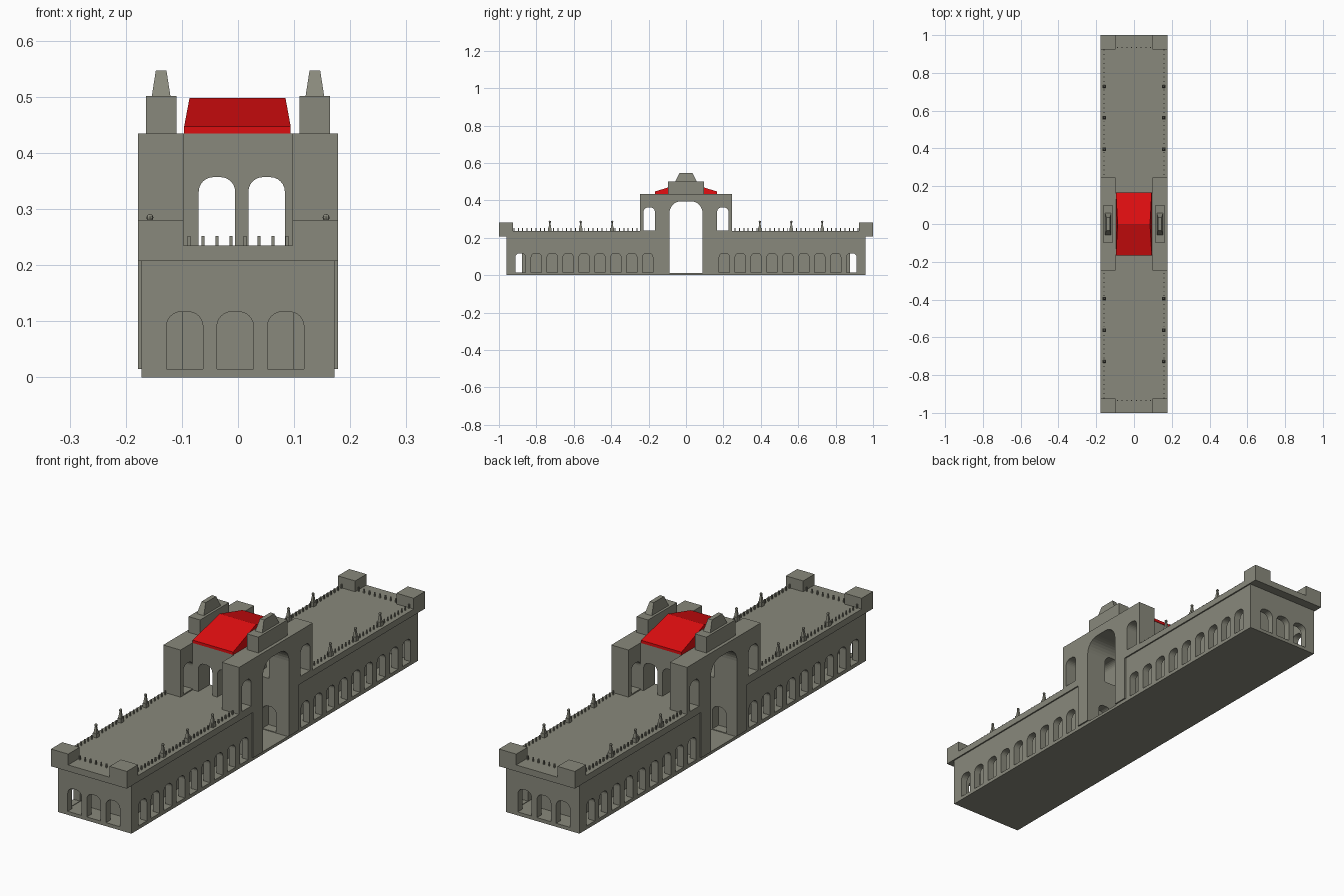
import bpy, bmesh, math
from mathutils import Matrix

if "Cube" in bpy.data.objects:
    bpy.data.objects.remove(bpy.data.objects["Cube"])


def material(name, col):
    m = bpy.data.materials.new(name)
    m.diffuse_color = (*col, 1)
    m.use_nodes = True
    m.node_tree.nodes["Principled BSDF"].inputs["Base Color"].default_value = m.diffuse_color
    return m


STONE = material("olive_stone", (0.25, 0.25, 0.2))
RED = material("red_roof", (0.72, 0.004, 0.005))


def finish(name, bm, mat=STONE):
    bmesh.ops.recalc_face_normals(bm, faces=bm.faces)
    me = bpy.data.meshes.new(name)
    bm.to_mesh(me)
    bm.free()
    me.materials.append(mat)
    ob = bpy.data.objects.new(name, me)
    bpy.context.collection.objects.link(ob)
    return ob


def add_frustum(bm, x, y, z0, z1, hx, hy, tx=None, ty=None):
    """Box centred on x, y; tx, ty are the half sizes of the top."""
    tx = hx if tx is None else tx
    ty = hy if ty is None else ty
    c = [(-1, -1), (1, -1), (1, 1), (-1, 1)]
    lo = [bm.verts.new((x + a * hx, y + b * hy, z0)) for a, b in c]
    hi = [bm.verts.new((x + a * tx, y + b * ty, z1)) for a, b in c]
    bm.faces.new(lo[::-1])
    bm.faces.new(hi)
    for i in range(4):
        j = (i + 1) % 4
        bm.faces.new((lo[i], lo[j], hi[j], hi[i]))


def box(name, x0, x1, y0, y1, z0, z1, mat=STONE):
    bm = bmesh.new()
    add_frustum(bm, (x0 + x1) / 2, (y0 + y1) / 2, z0, z1, (x1 - x0) / 2, (y1 - y0) / 2)
    return finish(name, bm, mat)


def add_prism(bm, pts, axis, a, b):
    """Extrude a 2D outline along an axis from a to b."""
    def place(u, v, w):
        return {"x": (w, u, v), "y": (u, w, v), "z": (u, v, w)}[axis]
    lo = [bm.verts.new(place(u, v, a)) for u, v in pts]
    hi = [bm.verts.new(place(u, v, b)) for u, v in pts]
    bm.faces.new(lo[::-1])
    bm.faces.new(hi)
    n = len(pts)
    for i in range(n):
        j = (i + 1) % n
        bm.faces.new((lo[i], lo[j], hi[j], hi[i]))


def arch(c, half, z0, z1, round_=0.8, steps=6):
    """Outline of an opening with a rounded head."""
    r = half * round_
    pts = [(c - half, z0), (c + half, z0)]
    for side, start in ((1, 0), (-1, math.pi / 2)):
        for i in range(steps + 1):
            t = start + i * math.pi / 2 / steps
            pts.append((c + side * (half - r) + r * math.cos(t), z1 - r + r * math.sin(t)))
    return pts


def arch_cutter(name, specs):
    bm = bmesh.new()
    for pts, axis, a, b in specs:
        add_prism(bm, pts, axis, a, b)
    ob = finish(name, bm)
    ob.hide_render = True
    return ob


def cut(ob, cutters):
    for c in cutters:
        m = ob.modifiers.new("cut", 'BOOLEAN')
        m.operation = 'DIFFERENCE'
        m.solver = 'EXACT'
        m.object = c
    dg = bpy.context.evaluated_depsgraph_get()
    me = bpy.data.meshes.new_from_object(ob.evaluated_get(dg))
    ob.modifiers.clear()
    ob.data = me


# Cutters for all openings
END_X = (-0.095, -0.005, 0.085)
side_y = [s * (0.205 + 0.085 * i) for s in (-1, 1) for i in range(9)]
passage = arch_cutter("cut_passage", [(arch(0, 0.088, 0.012, 0.395, 0.7, 8), "x", -0.3, 0.3)])
side_arches = arch_cutter("cut_side", [(arch(y, 0.0275, 0.015, 0.117), "x", -0.3, 0.3) for y in side_y])
end_arches = arch_cutter("cut_end", [(arch(x, 0.0325, 0.015, 0.117), "y", s * 0.9, s * 1.05)
                                     for x in END_X for s in (-1, 1)])
niches = arch_cutter("cut_niche", [(arch(x, 0.0325, 0.015, 0.117), "y", s * 0.08, s * 0.13)
                                   for x in END_X for s in (-1, 1)])
bridge_windows = arch_cutter("cut_bridge", [(arch(x, 0.0325, 0.2, 0.357), "y", -0.2, 0.2)
                                            for x in (-0.0375, 0.051)])
tower_windows = arch_cutter("cut_tower", [(arch(s * 0.197, 0.031, 0.24, 0.362), "x", -0.3, 0.3)
                                          for s in (-1, 1)])
bm = bmesh.new()
for s in (-1, 1):
    add_frustum(bm, 0, s * 0.54, 0.013, 0.19, 0.142, 0.39)
cavity = finish("cut_cavity", bm)
cavity.hide_render = True

# Arcaded ground floor with galleries around solid cores
base = box("arcade_walls", -0.172, 0.172, -0.96, 0.96, 0, 0.208)
cut(base, [cavity, side_arches, end_arches, passage, niches])
for s, side in ((-1, "front"), (1, "back")):
    y = sorted((s * 0.14, s * 0.877))
    box(side + "_gallery_core", -0.1, 0.1, y[0], y[1], 0.012, 0.2)

# Roof terrace slab, gate piers
deck = box("terrace_slab", -0.178, 0.178, -1, 1, 0.208, 0.235)
cut(deck, [passage])
piers = box("gate_piers", -0.178, 0.178, -0.152, 0.152, 0.015, 0.22)
cut(piers, [passage, niches])

# Upper gatehouse: H-shaped plan of two towers and a bridge
bm = bmesh.new()
X, I, T, B = 0.178, 0.097, 0.247, 0.165
add_prism(bm, [(-X, -T), (-I, -T), (-I, -B), (I, -B), (I, -T), (X, -T),
               (X, T), (I, T), (I, B), (-I, B), (-I, T), (-X, T)], "z", 0.235, 0.435)
gate = finish("gatehouse", bm)
cut(gate, [passage, bridge_windows, tower_windows])

# Red roof: low eaves rising to a ridge that is slightly narrower
bm = bmesh.new()
add_prism(bm, [(-0.167, 0.435), (0.167, 0.435), (0.167, 0.447), (0, 0.498), (-0.167, 0.447)],
          "x", -0.096, 0.094)
for v in bm.verts:
    if v.co.z > 0.49:
        v.co.x *= 0.9
finish("gate_roof", bm, RED)

# Tower pedestals with tapered caps, terrace corner blocks
for s, side in ((-1, "left"), (1, "right")):
    bm = bmesh.new()
    add_frustum(bm, s * 0.137, 0, 0.435, 0.502, 0.027, 0.097)
    finish(side + "_pedestal", bm)
    bm = bmesh.new()
    add_frustum(bm, s * 0.137, 0, 0.502, 0.547, 0.0165, 0.057, 0.0095, 0.035)
    finish(side + "_cap", bm)
    for t, end in ((-1, "front"), (1, "back")):
        bm = bmesh.new()
        add_frustum(bm, s * 0.1375, t * 0.962, 0.208, 0.281, 0.0405, 0.038)
        finish(f"{end}_{side}_corner_block", bm)

# Railing pins along the terrace edges and ends
bm = bmesh.new()
spots = [(sx * 0.158, sy * (0.262 + 0.0235 * i)) for sx in (-1, 1) for sy in (-1, 1) for i in range(29)]
spots += [(-0.0875 + 0.025 * i, sy * 0.935) for sy in (-1, 1) for i in range(8)]
for x, y in spots:
    add_frustum(bm, x, y, 0.235, 0.252, 0.0025, 0.0025)
finish("railing_pins", bm)

# Lamp posts: plinth, tapered shaft and round knob
bm = bmesh.new()
for sx in (-1, 1):
    for sy in (-1, 1):
        for y in (0.395, 0.563, 0.728):
            px, py = sx * 0.157, sy * y
            add_frustum(bm, px, py, 0.235, 0.252, 0.009, 0.009)
            add_frustum(bm, px, py, 0.252, 0.281, 0.007, 0.007, 0.003, 0.003)
            bmesh.ops.create_uvsphere(bm, u_segments=8, v_segments=6, radius=0.0062,
                                      matrix=Matrix.Translation((px, py, 0.285)))
finish("lamp_posts", bm)

# Remove helpers
for c in (passage, side_arches, end_arches, niches, bridge_windows, tower_windows, cavity):
    bpy.data.objects.remove(c)
